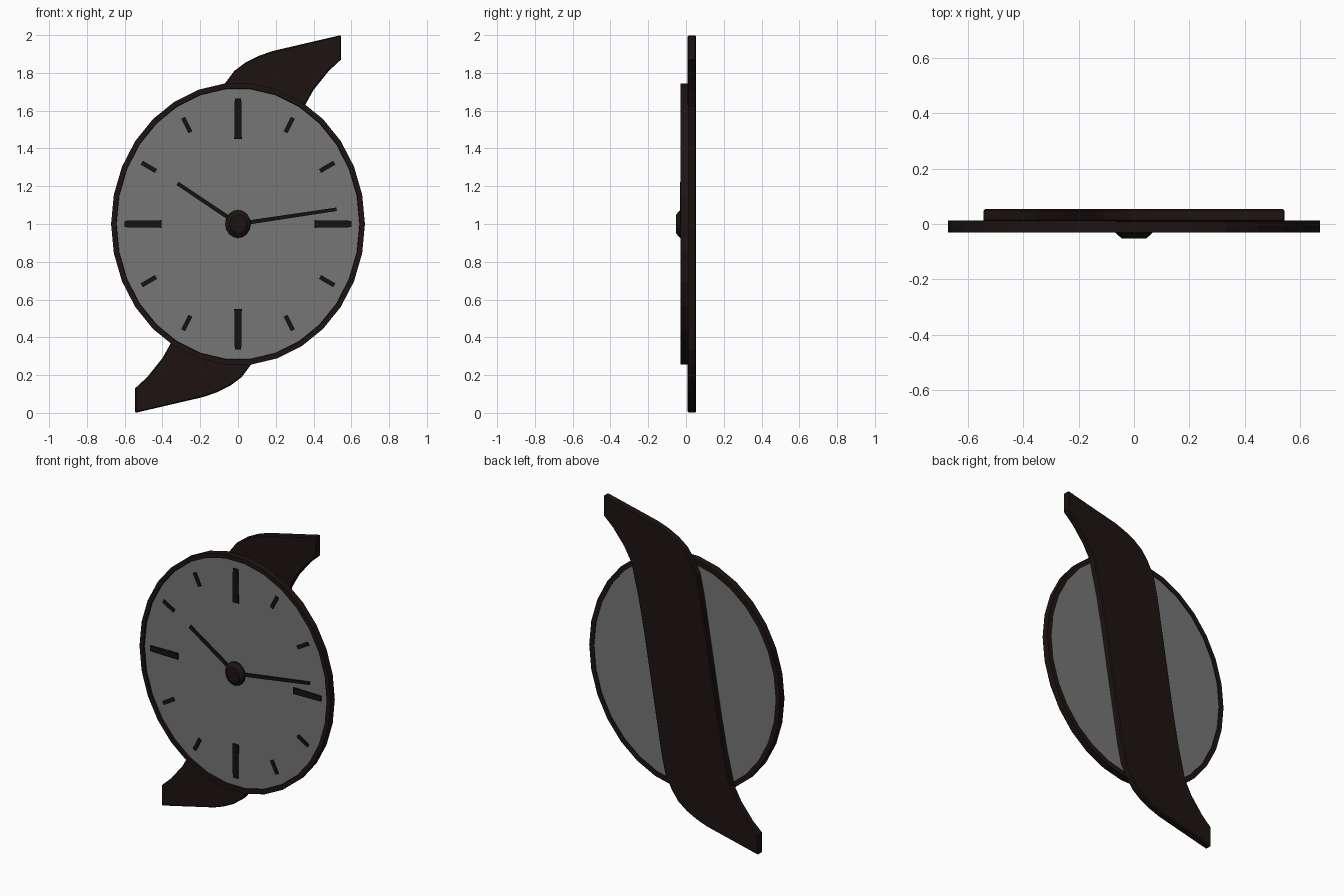
import bpy, bmesh
from math import cos, sin, pi
from mathutils import Vector

if "Cube" in bpy.data.objects:
    bpy.data.objects.remove(bpy.data.objects["Cube"])

CZ = 1.0  # height of the dial centre


def material(name, rgb):
    m = bpy.data.materials.new(name)
    m.diffuse_color = (*rgb, 1)
    m.use_nodes = True
    m.node_tree.nodes["Principled BSDF"].inputs["Base Color"].default_value = m.diffuse_color
    return m


BROWN = material("dark_brown", (0.012, 0.007, 0.006))
BLACK = material("black", (0.006, 0.006, 0.006))
GREY = material("dial_grey", (0.18, 0.18, 0.18))


def finish(bm, name, mat, bevel=0):
    bmesh.ops.recalc_face_normals(bm, faces=bm.faces)
    me = bpy.data.meshes.new(name)
    bm.to_mesh(me)
    bm.free()
    me.materials.append(mat)
    ob = bpy.data.objects.new(name, me)
    bpy.context.collection.objects.link(ob)
    if bevel:
        mod = ob.modifiers.new("soft_edge", "BEVEL")
        mod.width, mod.segments = bevel, 1
        mod.limit_method, mod.angle_limit = "ANGLE", 1.0
    return ob


def ellipse(rx, rz, n):
    return [(rx * cos(2 * pi * i / n), rz * sin(2 * pi * i / n)) for i in range(n)]


def loft(bm, loops, closed=False):
    """Skin a list of (outline, y) loops; cap the ends unless closed on itself."""
    rows = [[bm.verts.new((x, y, CZ + z)) for x, z in pts] for pts, y in loops]
    pairs = list(zip(rows, rows[1:])) + ([(rows[-1], rows[0])] if closed else [])
    for a, b in pairs:
        n = len(a)
        for i in range(n):
            bm.faces.new((a[i], a[(i + 1) % n], b[(i + 1) % n], b[i]))
    if not closed:
        bm.faces.new(rows[0])
        bm.faces.new(rows[-1])


def solid(name, loops, mat, closed=False, bevel=0):
    bm = bmesh.new()
    loft(bm, loops, closed)
    return finish(bm, name, mat, bevel)


def bar(name, p, q, w0, w1, y0, y1, mat=BLACK):
    """Flat bar from p to q, half widths w0 and w1."""
    p, q = Vector(p), Vector(q)
    d = (q - p).normalized()
    s = Vector((-d.y, d.x))
    pts = [p + s * w0, p - s * w0, q - s * w1, q + s * w1]
    return solid(name, [(pts, y0), (pts, y1)], mat)


# Case ring with a slightly chamfered front, and the dial inside it
N = 30
solid("case_ring", [(ellipse(0.672, 0.748, N), 0.013),
                    (ellipse(0.672, 0.748, N), -0.03),
                    (ellipse(0.645, 0.720, N), -0.03),
                    (ellipse(0.640, 0.715, N), 0.013)], BROWN, closed=True)
face = ellipse(0.643, 0.718, N)
solid("dial", [(face, 0.008), (face, -0.02)], GREY)

# Strap: one edge of the S, repeated by half-turn symmetry
edge = [(0.545, 1.0), (0.18, 0.915), (0.11, 0.89), (0.04, 0.855), (-0.02, 0.81),
        (-0.065, 0.75), (-0.11, 0.665), (-0.138, 0.54), (-0.262, -0.21),
        (-0.30, -0.41), (-0.35, -0.62), (-0.40, -0.71), (-0.48, -0.81), (-0.545, -0.87)]
outline = edge + [(-x, -z) for x, z in edge]
solid("strap", [(outline, 0.008), (outline, 0.054)], BROWN, bevel=0.006)

# Hour markers
for s in (1, -1):
    tag = "a" if s > 0 else "b"
    bar("main_marker_vertical_" + tag, (0, 0.45 * s), (0, 0.665 * s), 0.020, 0.017, -0.015, -0.028)
    bar("main_marker_side_" + tag, (0.405 * s, 0), (0.60 * s, 0), 0.020, 0.017, -0.015, -0.028)
    for t in (1, -1):
        bar("small_marker_steep", (0.252 * s, 0.485 * t), (0.291 * s, 0.563 * t),
            0.012, 0.012, -0.015, -0.026)
        bar("small_marker_shallow", (0.434 * s, 0.28 * t), (0.510 * s, 0.325 * t),
            0.012, 0.012, -0.015, -0.026)

# Hands
bar("hour_hand", (0, 0), (-0.32, 0.215), 0.011, 0.010, -0.022, -0.031)
bar("minute_hand", (0, 0), (0.522, 0.078), 0.011, 0.009, -0.022, -0.031)

# Centre hub with sloping sides
solid("hub", [(ellipse(0.067, 0.074, 16), -0.015),
              (ellipse(0.067, 0.074, 16), -0.032),
              (ellipse(0.045, 0.050, 16), -0.052)], BROWN)
